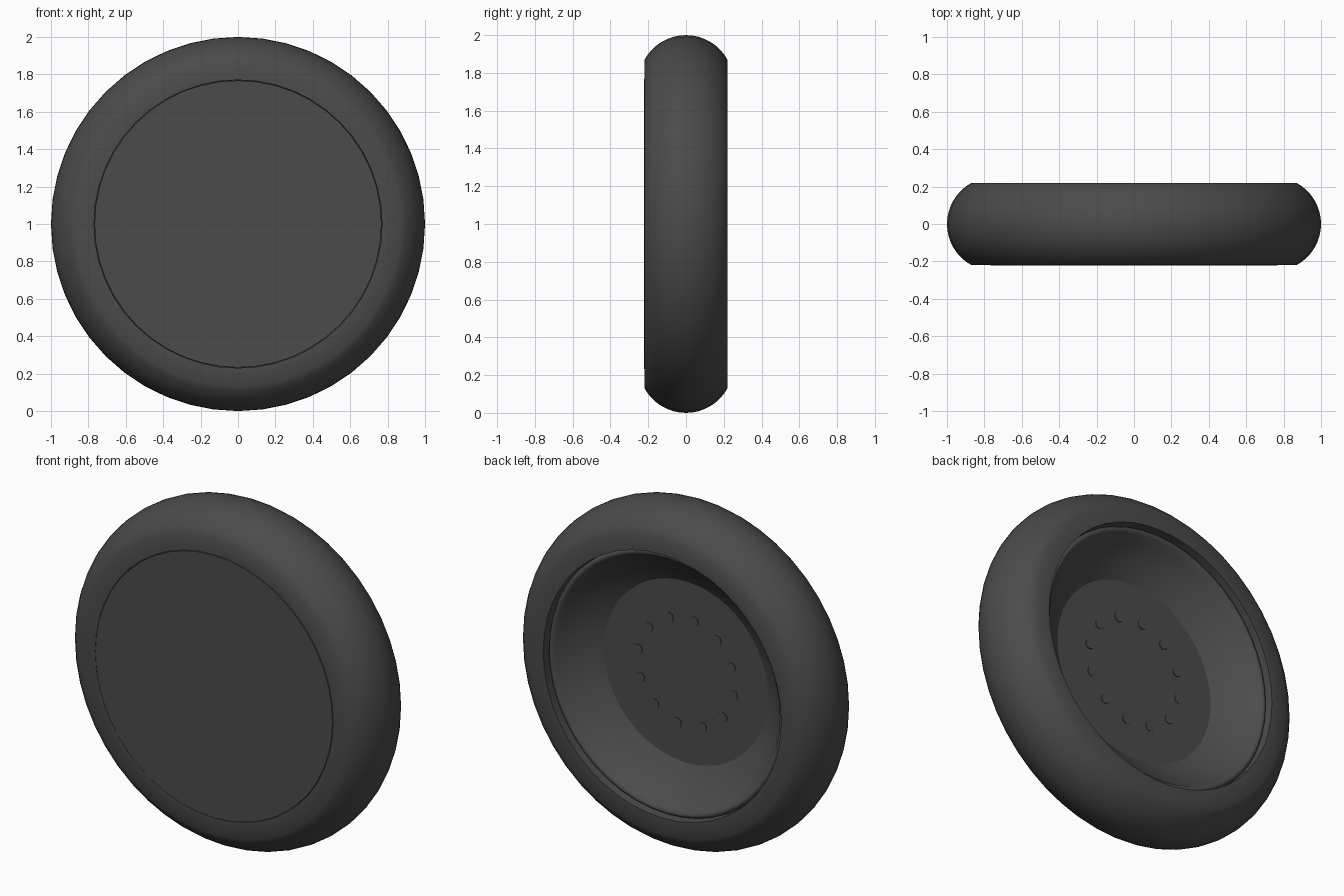
import bpy, bmesh, math

if "Cube" in bpy.data.objects:
    bpy.data.objects.remove(bpy.data.objects["Cube"])

dark = bpy.data.materials.new("dark_rubber")
dark.diffuse_color = (0.07, 0.07, 0.07, 1)
dark.use_nodes = True
dark.node_tree.nodes["Principled BSDF"].inputs["Base Color"].default_value = dark.diffuse_color


def finish(name, bm, angle):
    bmesh.ops.recalc_face_normals(bm, faces=bm.faces)
    me = bpy.data.meshes.new(name)
    bm.to_mesh(me)
    bm.free()
    me.materials.append(dark)
    ob = bpy.data.objects.new(name, me)
    bpy.context.collection.objects.link(ob)
    bpy.ops.object.select_all(action='DESELECT')
    ob.select_set(True)
    bpy.context.view_layer.objects.active = ob
    bpy.ops.object.shade_smooth_by_angle(angle=math.radians(angle))
    return ob


def lathe(name, profile, steps=48, closed=False, cap=False, angle=30):
    """Turn a (radius, y) profile round the wheel axle at z = 1."""
    bm = bmesh.new()
    turns = [2 * math.pi * i / steps for i in range(steps)]
    rings = [[bm.verts.new((r * math.sin(t), y, 1 + r * math.cos(t)))
              for t in turns] for r, y in profile]
    pairs = list(zip(rings, rings[1:]))
    if closed:
        pairs.append((rings[-1], rings[0]))
    for a, b in pairs:
        for i in range(steps):
            j = (i + 1) % steps
            bm.faces.new((a[i], a[j], b[j], b[i]))
    if cap:
        bm.faces.new(rings[-1])
    return finish(name, bm, angle)


# Tyre: round tread blending into flat side walls
R = 0.25
a0 = math.asin(0.22 / R)
tread = [(0.75 + R * math.cos(a0 * k / 8), R * math.sin(a0 * k / 8))
         for k in range(-8, 9)]
lathe("tyre", [(0.77, -0.15), (0.77, -0.22)] + tread +
      [(0.77, 0.22), (0.765, 0.12)], closed=True, angle=70)

# Flat front cover
lathe("front_cover", [(0.767, -0.17), (0.767, -0.222)], cap=True)

# Dished rim open to the back, with a rounded lip
lathe("rim", [(0.768, 0.14), (0.766, 0.17), (0.756, 0.185), (0.742, 0.185),
              (0.73, 0.175), (0.71, 0.147), (0.675, 0.107), (0.63, 0.067),
              (0.58, 0.031), (0.53, 0.0)], angle=60)

# Flat hub floor
lathe("hub_floor", [(0.53, -0.002), (0.53, 0.0)], cap=True)

# Ring of twelve low wheel bolts
for i in range(12):
    t = math.radians(20 + 30 * i)
    cx, cz = 0.313 * math.sin(t), 1 + 0.313 * math.cos(t)
    bm = bmesh.new()
    bmesh.ops.create_cone(bm, cap_ends=True, segments=8, radius1=0.028,
                          radius2=0.028, depth=0.008)
    for v in bm.verts:
        x, y, z = v.co
        v.co = (cx + x, z, cz + y)
    finish(f"wheel_bolt_{i + 1}", bm, 50)
